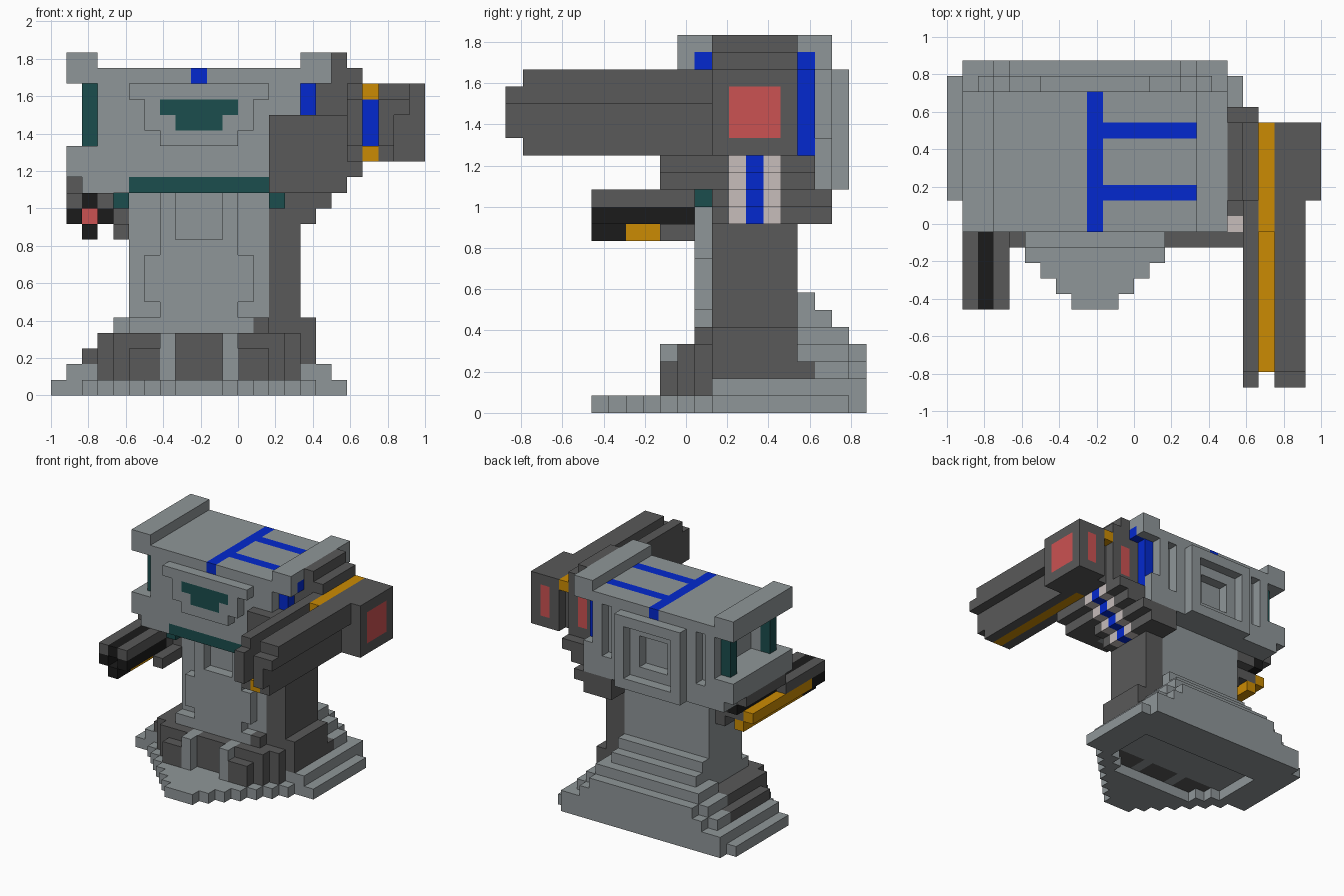
import bpy, bmesh, math

if "Cube" in bpy.data.objects:
    bpy.data.objects.remove(bpy.data.objects["Cube"])

U = 1 / 12                      # block size
COLOURS = {
    "light_grey": (0.275, 0.305, 0.315), "dark_grey": (0.1, 0.1, 0.1),
    "teal": (0.011, 0.075, 0.075), "blue": (0.001, 0.022, 0.62),
    "gold": (0.6, 0.26, 0.001), "black": (0.011, 0.011, 0.011),
    "red": (0.6, 0.085, 0.085), "pale_pink": (0.57, 0.51, 0.5),
}
GREY, DARK, TEAL, BLUE, GOLD, BLACK, RED, PALE = range(8)
mats = []
for name, c in COLOURS.items():
    m = bpy.data.materials.new(name)
    m.use_nodes = True
    m.diffuse_color = (*c, 1)
    b = m.node_tree.nodes["Principled BSDF"]
    b.inputs["Base Color"].default_value = (*c, 1)
    b.inputs["Roughness"].default_value = 0.8
    mats.append(m)

cells = {}


def span(x, y, z):
    return [(i, j, k) for i in range(*x) for j in range(*y) for k in range(*z)]


def fill(part, colour, x, y, z):
    for c in span(x, y, z):
        cells[c] = (part, colour)


def carve(x, y, z):
    for c in span(x, y, z):
        cells.pop(c, None)


# Base plate: stepped round front, straight back, hollow underside
P = "base"
for n in range(7):
    fill(P, GREY, (8 - n, 11 + n), (5 + n, 6 + n), (0, 1))
fill(P, GREY, (0, 19), (12, 20), (0, 1))
fill(P, GREY, (1, 18), (20, 21), (0, 1))
fill(P, GREY, (1, 18), (12, 21), (1, 2))
carve((3, 16), (12, 17), (0, 1))
carve((4, 15), (11, 12), (0, 1))
carve((5, 14), (10, 11), (0, 1))

# Stepped buttress behind the tower, corners cut back
P = "buttress"
for k in (2, 3):
    fill(P, GREY, (k, 19 - k), (17, 20), (k, k + 1))
    fill(P, GREY, (k + 1, 18 - k), (20, 21), (k, k + 1))
fill(P, GREY, (4, 15), (17, 20), (4, 5))
fill(P, GREY, (5, 14), (17, 19), (5, 6))
fill(P, GREY, (5, 14), (17, 18), (6, 7))

# Dark foot blocks with two grey claws
P = "foot"
for x in ((5, 7), (12, 14)):
    fill(P, DARK, x, (9, 10), (1, 3))
fill(P, DARK, (4, 15), (10, 11), (1, 4))
fill(P, DARK, (3, 16), (11, 12), (1, 4))
fill(P, DARK, (2, 17), (12, 18), (2, 3))
fill(P, DARK, (3, 17), (12, 17), (3, 4))
for x in (7, 11):
    fill("foot_claws", GREY, (x, x + 1), (9, 12), (1, 4))

# Tower with a raised front slab
P = "tower"
fill(P, GREY, (5, 14), (12, 17), (2, 13))
fill(P, GREY, (5, 14), (11, 12), (4, 5))
fill(P, GREY, (7, 12), (11, 12), (5, 13))
fill(P, GREY, (6, 13), (11, 12), (6, 9))
carve((8, 11), (11, 12), (10, 13))
cells[(13, 11, 4)] = (P, DARK)

# Dark side column
fill("side_column", DARK, (14, 17), (12, 17), (2, 5))
fill("side_column", DARK, (14, 16), (12, 17), (5, 13))

# Head shell with corner rails and sills
P = "head"
fill(P, GREY, (3, 16), (10, 19), (13, 21))
fill(P, GREY, (2, 3), (10, 19), (13, 16))
fill(P, GREY, (1, 2), (10, 19), (14, 16))
fill(P, GREY, (16, 17), (18, 19), (13, 16))
for x in (1, 16):
    fill(P, GREY, (x, x + 2), (10, 19), (20, 22))
for x in (4, 14):                                   # rear slots
    carve((x, x + 1), (18, 19), (15, 20))
carve((3, 4), (12, 17), (16, 20))                   # side window
for y in (11, 17):                                  # window posts
    fill("window_posts", TEAL, (2, 3), (y, y + 1), (16, 20))
    fill("side_posts", BLUE, (16, 17), (y, y + 1), (15, 20))
    fill(P, BLUE, (16, 18), (y, y + 1), (20, 21))

# Neck band and corner joints
fill("neck", TEAL, (5, 14), (10, 12), (13, 14))
for x in (4, 14):
    fill("neck", TEAL, (x, x + 1), (11, 12), (12, 13))

# Face plate with flush visor
P = "face_plate"
fill(P, GREY, (5, 14), (9, 10), (19, 20))
fill(P, GREY, (6, 13), (9, 10), (17, 19))
fill(P, GREY, (7, 12), (9, 10), (16, 17))
fill(P, TEAL, (7, 12), (9, 10), (18, 19))
fill(P, TEAL, (8, 11), (9, 10), (17, 18))

# Rear hatch, nested square recess
fill("rear_hatch", GREY, (6, 13), (19, 20), (13, 20))
carve((7, 12), (19, 20), (14, 19))
carve((8, 11), (18, 19), (15, 18))

# Blue roof stripes
fill("roof_stripes", BLUE, (9, 10), (10, 19), (20, 21))
for y in (12, 16):
    fill("roof_stripes", BLUE, (10, 16), (y, y + 1), (20, 21))

# Shoulder: stepped bracket carrying the cannon, striped underside
P = "shoulder"
fill(P, DARK, (14, 19), (9, 10), (13, 18))
fill(P, DARK, (16, 19), (10, 12), (13, 18))
fill(P, DARK, (16, 19), (12, 17), (13, 20))
fill(P, DARK, (16, 20), (9, 18), (14, 15))
fill(P, DARK, (16, 19), (9, 18), (13, 14))
fill(P, DARK, (14, 17), (12, 19), (11, 12))
fill(P, DARK, (14, 18), (12, 19), (12, 13))
cells[(18, 10, 17)] = (P, PALE)
for n in range(4):
    for y, c in ((13, PALE), (14, BLUE), (15, PALE)):
        fill(P, c, (16 + n, 17 + n), (y, y + 1), (11 + n, 12 + n))
fill("cannon_mount", DARK, (18, 19), (12, 17), (15, 22))
fill("cannon_mount", DARK, (19, 20), (12, 17), (15, 21))
fill("cannon_mount", RED, (18, 19), (16, 17), (16, 19))

# Cannon: two rails, gold core strips, rear block with red panels
P = "cannon"
fill(P, DARK, (21, 23), (1, 12), (18, 20))
fill(P, DARK, (21, 22), (1, 12), (15, 18))
fill(P, DARK, (21, 23), (0, 1), (18, 19))
fill(P, DARK, (21, 22), (0, 1), (16, 18))
fill(P, DARK, (19, 20), (1, 12), (15, 20))
fill(P, DARK, (19, 20), (0, 1), (16, 19))
fill(P, GOLD, (20, 21), (1, 13), (15, 16))
fill(P, GOLD, (20, 21), (10, 17), (19, 20))
fill(P, BLUE, (20, 21), (10, 13), (16, 19))
fill(P, DARK, (20, 21), (13, 16), (15, 19))
fill("cannon_block", DARK, (21, 24), (12, 17), (15, 20))
fill("cannon_block", RED, (23, 24), (13, 16), (16, 19))
fill("cannon_block", RED, (22, 23), (16, 17), (16, 19))

# Small gun arm on the other side, red core deep in the bore
P = "small_gun"
fill(P, BLACK, (1, 4), (5, 11), (11, 12))
fill(P, BLACK, (2, 3), (5, 17), (12, 13))
fill(P, BLACK, (2, 3), (5, 7), (10, 11))
fill(P, GOLD, (1, 2), (7, 16), (11, 12))
fill(P, GOLD, (2, 3), (7, 16), (10, 11))
fill(P, DARK, (2, 4), (11, 16), (11, 12))
for x in (1, 3):
    fill(P, DARK, (x, x + 1), (5, 11), (12, 13))
carve((2, 3), (5, 7), (11, 12))
cells[(2, 7, 11)] = (P, RED)
fill("small_arm", DARK, (3, 5), (12, 17), (12, 13))
fill("small_arm", DARK, (4, 5), (9, 16), (10, 11))
fill("small_arm", DARK, (4, 5), (12, 16), (11, 12))
fill("small_arm", DARK, (1, 2), (11, 17), (13, 14))


# Skin each part: only outward faces, flat areas merged
def build(part):
    bm = bmesh.new()
    verts = {}

    def vert(p):
        if p not in verts:
            verts[p] = bm.verts.new((p[0] * U - 1, p[1] * U - 0.875, p[2] * U))
        return verts[p]

    for c, (owner, colour) in cells.items():
        if owner != part:
            continue
        for axis in range(3):
            a, b = (axis + 1) % 3, (axis + 2) % 3
            for side in (0, 1):
                near = list(c)
                near[axis] += 2 * side - 1
                if tuple(near) in cells:
                    continue
                loop = []
                for da, db in ((0, 0), (1, 0), (1, 1), (0, 1)):
                    p = list(c)
                    p[axis] += side
                    p[a] += da
                    p[b] += db
                    loop.append(vert(tuple(p)))
                f = bm.faces.new(loop if side else loop[::-1])
                f.material_index = colour
    bmesh.ops.dissolve_limit(bm, angle_limit=math.radians(1), verts=bm.verts,
                             edges=bm.edges, delimit={'MATERIAL'})
    used = sorted({f.material_index for f in bm.faces})
    for f in bm.faces:
        f.material_index = used.index(f.material_index)
    me = bpy.data.meshes.new(part)
    bm.to_mesh(me)
    bm.free()
    for i in used:
        me.materials.append(mats[i])
    bpy.context.collection.objects.link(bpy.data.objects.new(part, me))


for part in sorted({p for p, _ in cells.values()}):
    build(part)
